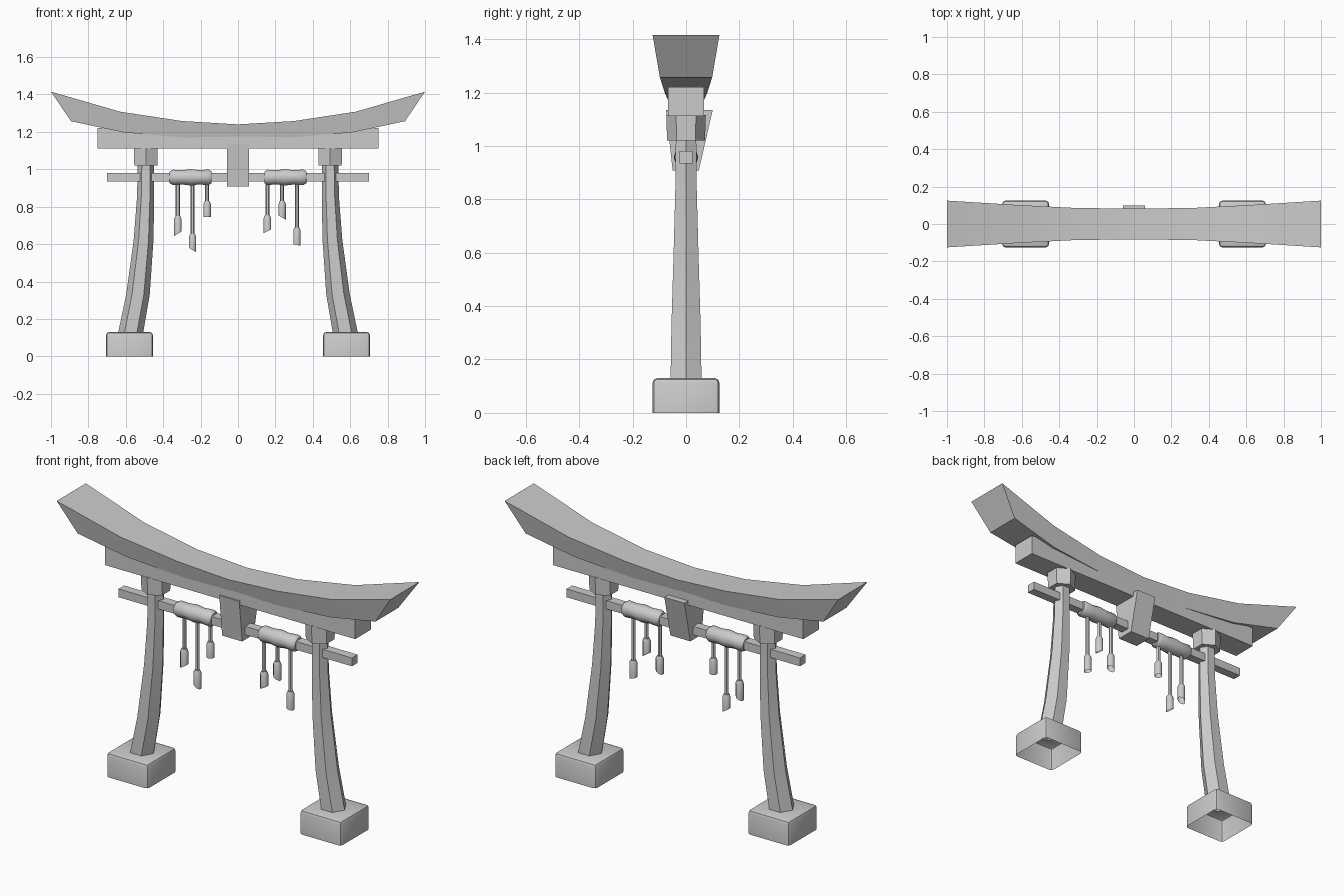
import bpy, bmesh, math
from mathutils import Vector

if "Cube" in bpy.data.objects:
    bpy.data.objects.remove(bpy.data.objects["Cube"])


def finish(name, bm, smooth=35):
    bmesh.ops.recalc_face_normals(bm, faces=bm.faces)
    me = bpy.data.meshes.new(name)
    bm.to_mesh(me)
    bm.free()
    ob = bpy.data.objects.new(name, me)
    bpy.context.collection.objects.link(ob)
    if smooth:
        bpy.ops.object.select_all(action='DESELECT')
        ob.select_set(True)
        bpy.context.view_layer.objects.active = ob
        bpy.ops.object.shade_smooth_by_angle(angle=math.radians(smooth))
    return ob


def loft(name, rings, cap_start=True, cap_end=True, smooth=35):
    """Skin a list of equal-length point rings."""
    bm = bmesh.new()
    vs = [[bm.verts.new(p) for p in r] for r in rings]
    n = len(rings[0])
    for a, b in zip(vs, vs[1:]):
        for i in range(n):
            j = (i + 1) % n
            bm.faces.new((a[i], a[j], b[j], b[i]))
    if cap_start:
        bm.faces.new(vs[0])
    if cap_end:
        bm.faces.new(vs[-1])
    return finish(name, bm, smooth)


def ring_z(x, z, r, n, phase=0.0, slope=0.0):
    """Horizontal ring; slope tilts it along x."""
    pts = []
    for i in range(n):
        a = phase + 2 * math.pi * i / n
        dx = r * math.cos(a)
        pts.append(Vector((x + dx, r * math.sin(a), z + slope * dx)))
    return pts


def rect(hx, y0, y1, z):
    return [(-hx, y0, z), (hx, y0, z), (hx, y1, z), (-hx, y1, z)]


def box(name, hx, hy, z0, z1):
    return loft(name, [rect(hx, -hy, hy, z0), rect(hx, -hy, hy, z1)], smooth=0)


# curved top beam: top x, top z, top half depth, bottom x, bottom z, bottom half depth
half = [(0, 1.24, .083, 0, 1.163, .064), (.30, 1.258, .085, .28, 1.17, .067),
        (.63, 1.308, .102, .61, 1.197, .079), (1.0, 1.415, .125, .893, 1.257, .098)]
stations = [(-a, b, c, -d, e, f) for a, b, c, d, e, f in half[:0:-1]] + half
loft("top_beam", [[(tx, -ty, tz), (tx, ty, tz), (bx, by, bz), (bx, -by, bz)]
                  for tx, tz, ty, bx, bz, by in stations])

# straight beams and central tablet
box("lower_lintel", .75, .067, 1.112, 1.22)
box("tie_beam", .70, .024, .935, .98)
loft("center_tablet", [rect(.06, -.05, .048, .908), rect(.06, -.075, .1, 1.135)], smooth=0)

for s, side in ((-1, "left"), (1, "right")):
    # hexagonal curved post
    path = [(.575, .12, .067), (.535, .33, .063), (.505, .62, .053), (.494, .85, .046), (.492, 1.04, .044)]
    loft(side + "_post", [ring_z(s * x, z, r, 6) for x, z, r in path], cap_start=False)

    # collar under the lintel
    loft(side + "_collar", [ring_z(s * .493, 1.02, .071, 6, math.pi / 6),
                            ring_z(s * .493, 1.115, .074, 6, math.pi / 6)])

    # rounded base stone, open underneath
    bm = bmesh.new()
    bmesh.ops.create_cube(bm, size=1)
    for v in bm.verts:
        v.co = (s * .58 + v.co.x * .25, v.co.y * .25, .065 + v.co.z * .13)
    bm.faces.ensure_lookup_table()
    bottom = [f for f in bm.faces if f.calc_center_median().z < .01]
    bmesh.ops.delete(bm, geom=bottom, context='FACES_ONLY')
    edges = [e for e in bm.edges if max(v.co.z for v in e.verts) > .1]
    bmesh.ops.bevel(bm, geom=edges, offset=.017, segments=2, profile=.5, affect='EDGES')
    finish(side + "_base", bm, 40)

    # lumpy rope wrap on the tie beam
    prof = [(-.112, .033), (-.095, .043), (-.045, .040), (0, .046),
            (.045, .040), (.095, .044), (.112, .034)]
    rings = []
    for dx, r in prof:
        rings.append([(s * .253 + dx, r * math.cos(k * math.pi / 5),
                       .957 + r * math.sin(k * math.pi / 5)) for k in range(10)])
    loft(side + "_rope_wrap", rings, smooth=60)

# hanging cords with slanted tassels: x, tassel top, tassel bottom, slope of cut
hangers = [(-.322, .75, .655, .6), (-.243, .655, .568, -.6), (-.165, .83, .745, 0),
           (.157, .755, .668, .5), (.236, .83, .742, -.6), (.315, .69, .595, -.2)]
for i, (x, top, bot, slope) in enumerate(hangers, 1):
    loft(f"cord_{i}", [ring_z(x, top - .01, .011, 6), ring_z(x, .94, .011, 6)])
    loft(f"tassel_{i}", [ring_z(x, bot, .021, 8, math.pi / 8, slope),
                         ring_z(x, top - .015, .021, 8, math.pi / 8),
                         ring_z(x, top, .014, 8, math.pi / 8)], cap_start=False, smooth=50)
